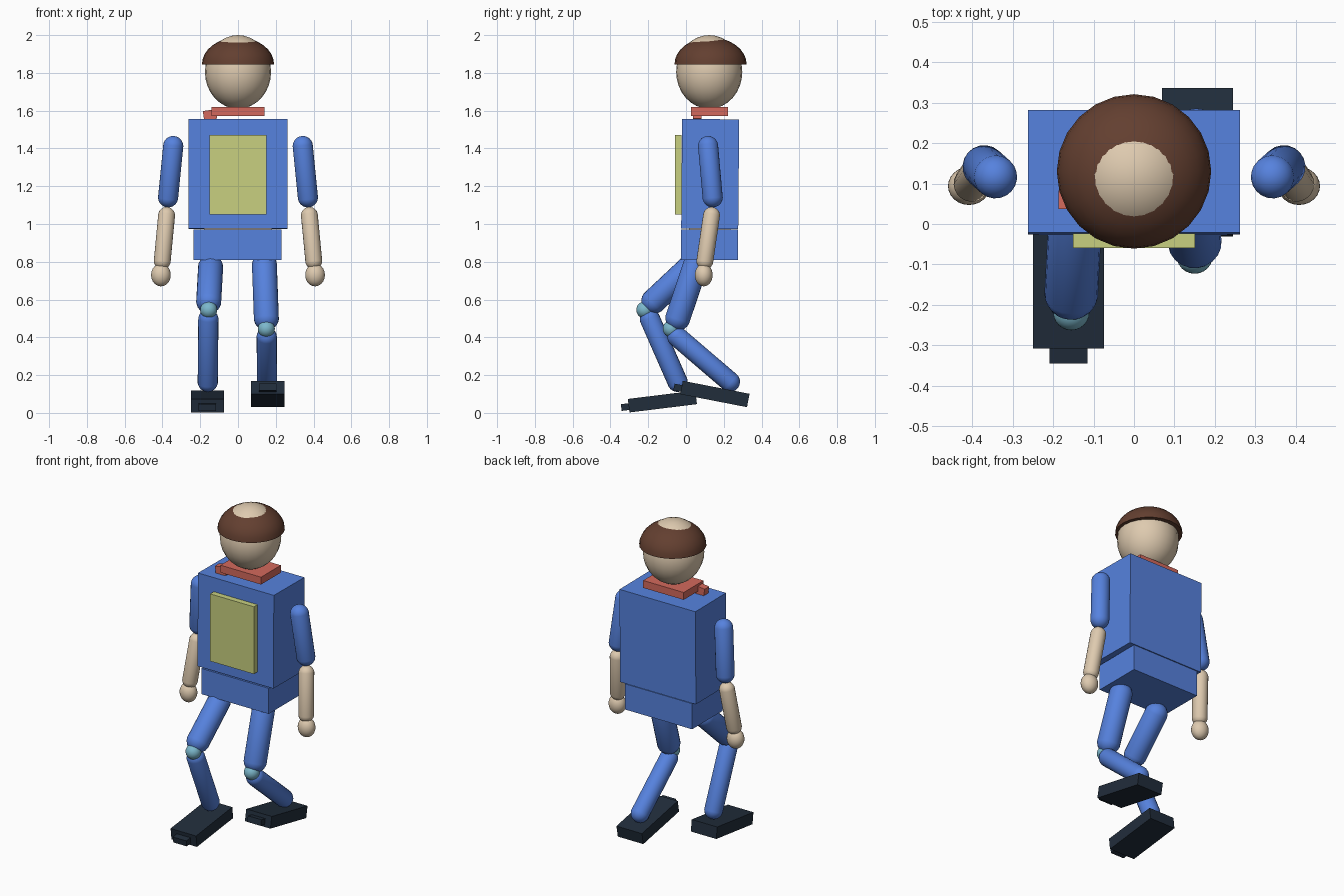
import bpy, bmesh, math
from mathutils import Vector, Matrix

cube = bpy.data.objects.get("Cube")
if cube:
    bpy.data.objects.remove(cube, do_unlink=True)


def material(name, hexcode):
    def linear(c):
        return c / 12.92 if c <= 0.04045 else ((c + 0.055) / 1.055) ** 2.4
    rgb = [linear(v / 255) for v in bytes.fromhex(hexcode)]
    m = bpy.data.materials.new(name)
    m.use_nodes = True
    m.diffuse_color = (*rgb, 1)
    m.node_tree.nodes["Principled BSDF"].inputs["Base Color"].default_value = (*rgb, 1)
    return m


BLUE = material("blue_cloth", "5682DE")
SKIN = material("skin", "DECAAF")
HAIR = material("brown_hair", "633F30")
RED = material("red_scarf", "D4695C")
YELLOW = material("yellow_panel", "C8D080")
TEAL = material("teal_joint", "7CB8CC")
DARK = material("dark_shoe", "212D3B")


def finish(name, bm, mat, matrix, smooth=False):
    bmesh.ops.recalc_face_normals(bm, faces=bm.faces)
    me = bpy.data.meshes.new(name)
    bm.to_mesh(me)
    bm.free()
    me.materials.append(mat)
    ob = bpy.data.objects.new(name, me)
    ob.matrix_world = matrix
    bpy.context.collection.objects.link(ob)
    if smooth:
        bpy.ops.object.select_all(action="DESELECT")
        ob.select_set(True)
        bpy.context.view_layer.objects.active = ob
        bpy.ops.object.shade_smooth_by_angle(angle=math.radians(40))
    return ob


def box(name, mat, centre, size, tilt=0, roll=0):
    bm = bmesh.new()
    bmesh.ops.create_cube(bm, size=1)
    bmesh.ops.scale(bm, vec=size, verts=bm.verts)
    turn = Matrix.Rotation(math.radians(tilt), 4, "X") @ Matrix.Rotation(math.radians(roll), 4, "Y")
    return finish(name, bm, mat, Matrix.Translation(centre) @ turn)


def ellipsoid(name, mat, centre, radii, half=False):
    bm = bmesh.new()
    bmesh.ops.create_uvsphere(bm, u_segments=24, v_segments=16, radius=1)
    if half:  # keep the upper half and close its base
        bmesh.ops.bisect_plane(bm, geom=bm.verts[:] + bm.edges[:] + bm.faces[:], dist=0.001,
                               plane_co=(0, 0, 0), plane_no=(0, 0, -1), clear_outer=True)
        bmesh.ops.holes_fill(bm, edges=[e for e in bm.edges if e.is_boundary])
    bmesh.ops.scale(bm, vec=radii, verts=bm.verts)
    return finish(name, bm, mat, Matrix.Translation(centre), True)


def capsule(name, mat, start, end, radius):
    """Round-ended limb between two cap centres."""
    a, b = Vector(start), Vector(end)
    bm = bmesh.new()
    bmesh.ops.create_uvsphere(bm, u_segments=20, v_segments=11, radius=radius)
    for v in bm.verts:
        v.co.z += math.copysign((b - a).length / 2, v.co.z)
    turn = (b - a).to_track_quat("Z", "Y").to_matrix().to_4x4()
    return finish(name, bm, mat, Matrix.Translation((a + b) / 2) @ turn, True)


# Head, hair and scarf
ellipsoid("head", SKIN, (0, 0.123, 1.805), (0.175, 0.175, 0.195))
ellipsoid("hair", HAIR, (0, 0.13, 1.845), (0.191, 0.191, 0.143), half=True)
box("scarf", RED, (0, 0.125, 1.596), (0.28, 0.195, 0.046))
box("scarf_knot", RED, (-0.148, 0.06, 1.578), (0.07, 0.045, 0.05), roll=-8)

# Trunk
box("torso", BLUE, (0, 0.128, 1.265), (0.524, 0.302, 0.58), tilt=-0.5)
box("waist", SKIN, (0, 0.125, 0.97), (0.36, 0.22, 0.05))
box("pelvis", BLUE, (-0.002, 0.124, 0.89), (0.465, 0.302, 0.16))
box("chest_panel", YELLOW, (0, -0.041, 1.26), (0.302, 0.036, 0.42))

# Arms
for side, s in (("right", -1), ("left", 1)):
    capsule(side + "_upper_arm", BLUE, (s * 0.343, 0.117, 1.412), (s * 0.37, 0.141, 1.142), 0.054)
    capsule(side + "_forearm", SKIN, (s * 0.378, 0.135, 1.045), (s * 0.401, 0.1, 0.805), 0.045)
    ellipsoid(side + "_hand", SKIN, (s * 0.408, 0.094, 0.73), (0.052, 0.047, 0.06))


def leg(side, hip, thigh_end, knee, shin_top, ankle, foot, tilt):
    capsule(side + "_thigh", BLUE, hip, thigh_end, 0.067)
    ellipsoid(side + "_knee", TEAL, knee, (0.045, 0.045, 0.045))
    capsule(side + "_shin", BLUE, shin_top, ankle, 0.054)
    box(side + "_shoe", DARK, foot, (0.176, 0.36, 0.072), tilt)
    toe = Vector(foot) + Matrix.Rotation(math.radians(tilt), 3, "X") @ Vector((0, -0.195, -0.005))
    box(side + "_toe_cap", DARK, toe, (0.093, 0.05, 0.036), tilt)


# Bent legs in a walking pose
leg("right", (-0.145, 0.02, 0.77), (-0.155, -0.17, 0.592), (-0.155, -0.218, 0.545),
    (-0.157, -0.19, 0.495), (-0.16, -0.045, 0.165), (-0.162, -0.125, 0.06), 7)
leg("left", (0.14, 0.05, 0.78), (0.15, -0.043, 0.503), (0.15, -0.078, 0.445),
    (0.152, -0.045, 0.402), (0.154, 0.232, 0.165), (0.157, 0.153, 0.1), -11)
